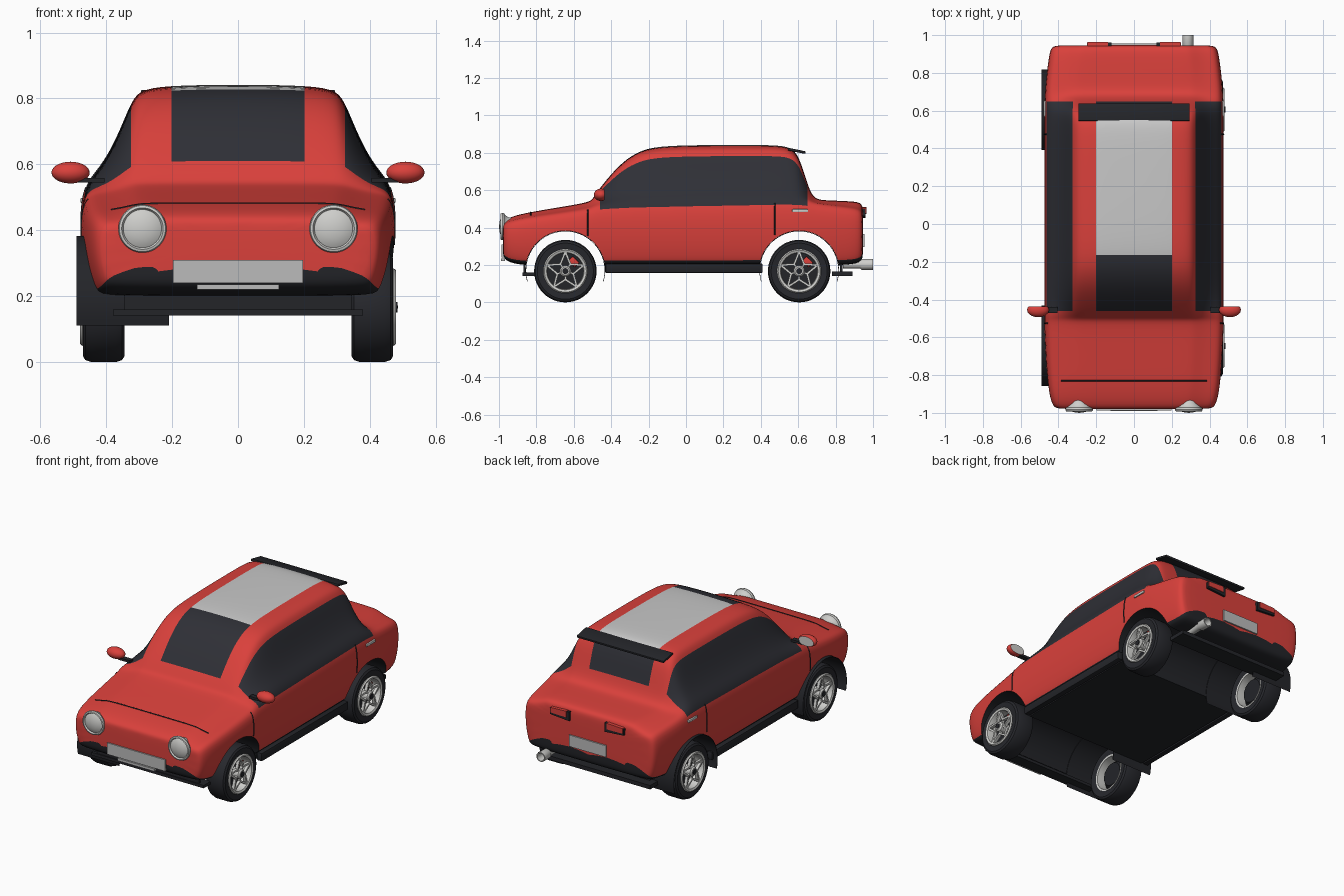
import bpy, bmesh, math
from mathutils import Vector, Matrix

if "Cube" in bpy.data.objects:
    bpy.data.objects.remove(bpy.data.objects["Cube"])


def material(name, *rgb):
    m = bpy.data.materials.new(name)
    m.use_nodes = True
    m.diffuse_color = (*rgb, 1)
    bsdf = next(n for n in m.node_tree.nodes if n.type == 'BSDF_PRINCIPLED')
    bsdf.inputs["Base Color"].default_value = (*rgb, 1)
    return m


RED = material("red paint", .70, .052, .044)
GLASS = material("tinted glass", .028, .029, .037)
ROOF = material("pale roof panel", .58, .58, .58)
DARK = material("dark trim", .017, .018, .022)
SILVER = material("silver metal", .62, .62, .60)
TYRE = material("tyre rubber", .02, .021, .026)
PLATE = material("grey plate", .50, .50, .50)
ARCHES = (-.645, .605)
AXLE_Z = .167


def finish(bm, name, *mats):
    bmesh.ops.remove_doubles(bm, verts=bm.verts, dist=1e-5)
    bmesh.ops.recalc_face_normals(bm, faces=bm.faces)
    me = bpy.data.meshes.new(name)
    bm.to_mesh(me)
    bm.free()
    for m in mats:
        me.materials.append(m)
    ob = bpy.data.objects.new(name, me)
    bpy.context.collection.objects.link(ob)
    return ob


def add_box(bm, centre, size, rot=Matrix()):
    mat = Matrix.Translation(centre) @ rot @ Matrix.Diagonal((*size, 1))
    bmesh.ops.create_cube(bm, size=1, matrix=mat)


def box(name, centre, size, mat, tilt=0, bevel=0):
    bm = bmesh.new()
    add_box(bm, centre, size, Matrix.Rotation(tilt, 4, 'X'))
    if bevel:
        bmesh.ops.bevel(bm, geom=bm.edges[:], offset=bevel, segments=2, affect='EDGES', profile=.5)
    return finish(bm, name, mat)


def loft(bm, rings, closed=True):
    """Skin a list of point rings and return faces by ring."""
    vs = [[bm.verts.new(p) for p in r] for r in rings]
    n = len(rings[0])
    return [[bm.faces.new((a[i], a[(i + 1) % n], b[(i + 1) % n], b[i]))
             for i in range(n if closed else n - 1)] for a, b in zip(vs, vs[1:])], vs


def lathe(name, profile, centre, axis, mat, segs=48, start=0, sweep=360):
    """Turn (radius, offset) points round the x or y axis."""
    bm = bmesh.new()
    rings = []
    for i in range(segs + 1):
        a = math.radians(start + sweep * i / segs)
        c, s = math.cos(a), math.sin(a)
        rings.append([Vector((t, r * c, r * s) if axis == 'X' else (r * c, t, r * s)) + Vector(centre)
                      for r, t in profile])
    vs = [[bm.verts.new(p) for p in r] for r in rings]
    for a, b in zip(vs, vs[1:]):
        for i in range(len(profile) - 1):
            bm.faces.new((a[i], a[i + 1], b[i + 1], b[i]))
    return finish(bm, name, mat)


def prism(name, outline, y0, y1, mat):
    bm = bmesh.new()
    _, vs = loft(bm, [[(x, y, z) for x, z in outline] for y in (y0, y1)])
    for ring in vs:
        bm.faces.new(ring)
    return finish(bm, name, mat)


def apply(ob):
    bpy.context.view_layer.objects.active = ob
    for m in list(ob.modifiers):
        bpy.ops.object.modifier_apply(modifier=m.name)


def cut_arches(ob, slots):
    cutters = []
    for y in ARCHES:
        bm = bmesh.new()
        mat = Matrix.Translation((0, y, AXLE_Z + .003)) @ Matrix.Rotation(math.pi / 2, 4, 'Y')
        bmesh.ops.create_cone(bm, cap_ends=True, segments=64, radius1=.213, radius2=.213, depth=1.4, matrix=mat)
        for f in bm.faces:
            f.material_index = len(slots) - 1
        c = finish(bm, "arch_cutter", *slots)
        c.hide_render = True
        mod = ob.modifiers.new("arch", 'BOOLEAN')
        mod.operation, mod.solver, mod.object = 'DIFFERENCE', 'EXACT', c
        cutters.append(c)
    apply(ob)
    for c in cutters:
        bpy.data.objects.remove(c)


# Body shell: stations of (y, half width, bottom, belt height, top height)
STATIONS = [(-.980, .385, .27, .39, .415), (-.975, .425, .225, .42, .442), (-.90, .447, .20, .445, .470),
            (-.75, .462, .195, .465, .497), (-.53, .472, .195, .497, .532), (-.50, .472, .195, .507, .548),
            (-.475, .472, .195, .515, .595), (-.36, .472, .195, .517, .735), (-.27, .472, .195, .52, .80),
            (-.18, .472, .195, .52, .833), (0, .472, .195, .525, .842), (.3, .472, .195, .53, .843),
            (.5, .472, .195, .535, .842), (.56, .472, .195, .535, .828), (.605, .472, .195, .535, .785),
            (.652, .470, .195, .535, .62), (.685, .468, .195, .53, .552), (.74, .465, .195, .52, .545),
            (.9, .447, .20, .50, .541), (.942, .432, .22, .485, .53), (.947, .39, .26, .45, .49)]
UPPER = [(0, 1), (.228, .988), (.29, .94), (.318, .86), (.365, .46), (.415, .18), (.467, 0)]
LOWER = [(1.012, .62), (.99, .3), (.95, .06), (.90, 0)]


def section(y, w, zb, belt, top):
    half = [(x * w / .467, belt + f * (top - belt)) for x, f in UPPER]
    half += [(w * k, zb + t * (belt - zb)) for k, t in LOWER] + [(0, zb)]
    mirrored = [(-x, z) for x, z in half[-2:0:-1]]
    return [(x, y, z) for x, z in half + mirrored]


bm = bmesh.new()
bands, rings = loft(bm, [section(*s) for s in STATIONS])
for ring in (rings[0], rings[-1]):
    bm.faces.new(ring)
count = len(rings[0])
for j, band in enumerate(bands):
    y0, y1 = STATIONS[j][0], STATIONS[j + 1][0]
    for i, f in enumerate(band):
        row = min(i, count - 1 - i)
        if row == 0 and y0 > -.48 and y1 < .66:
            screen = y1 < -.17 or y0 > .55
            f.material_index = 1 if screen else 2
        elif 3 <= row <= 5 and y0 > -.48 and y1 < .66:
            f.material_index = 1
        elif row >= 9:
            f.material_index = 3
SLOTS = (RED, GLASS, ROOF, DARK)
body = finish(bm, "body_shell", *SLOTS)
body.modifiers.new("smooth", 'SUBSURF').levels = 2
cut_arches(body, SLOTS)
bpy.context.view_layer.update()


# Panel gaps: thin tubes laid onto the body surface
def seam(name, points, direction):
    d = Vector(direction)
    cu = bpy.data.curves.new(name, 'CURVE')
    cu.dimensions, cu.bevel_depth, cu.bevel_resolution = '3D', .0035, 1
    hits = [h[1] for h in (body.ray_cast(Vector(p) - d * 2, d) for p in points) if h[0]]
    sp = cu.splines.new('POLY')
    sp.points.add(len(hits) - 1)
    for p, h in zip(sp.points, hits):
        p.co = (*h, 1)
    cu.materials.append(DARK)
    bpy.context.collection.objects.link(bpy.data.objects.new(name, cu))


seam("hood_gap", [(-.385 + .77 * i / 24, -.83, 0) for i in range(25)], (0, 0, -1))

# Underbody
floor = box("floor_panel", (0, -.01, .18), (.84, .88, .04), DARK)
cut_arches(floor, (DARK,))
box("front_splitter", (0, -.84, .151), (.76, .07, .018), DARK)
box("front_bracket", (0, -.864, .175), (.69, .012, .06), DARK)
box("rear_diffuser", (0, .835, .153), (.76, .11, .024), DARK)
box("rear_bracket", (0, .83, .18), (.68, .012, .06), DARK)
box("roof_spoiler", (0, .592, .81), (.59, .095, .014), DARK, tilt=-.2, bevel=.004)

# Plates and exhaust
box("front_plate", (0, -.98, .275), (.395, .014, .07), PLATE)
box("front_plate_holder", (0, -.979, .228), (.25, .02, .015), PLATE)
box("rear_plate", (0, .948, .33), (.25, .014, .07), PLATE)
lathe("exhaust_pipe", [(0, .84), (.022, .84), (.022, .93), (.029, .94), (.029, 1), (.023, 1), (.021, .95), (0, .95)],
      (.285, 0, .203), 'Y', SILVER, 24)

# Parts found on both sides
for s, side in ((1, "left"), (-1, "right")):
    for y, lo, hi, end in ((-.525, .335, .495, "front"), (.475, .335, .53, "rear")):
        seam(f"{side}_{end}_door_gap", [(0, y, lo + (hi - lo) * i / 8) for i in range(9)], (-s, 0, 0))
    box(f"{side}_door_handle", (s * .470, .61, .49), (.016, .085, .016), SILVER, bevel=.004)
    box(f"{side}_sill", (s * .445, -.01, .182), (.035, .84, .05), DARK, bevel=.006)

    # Headlight
    c = (s * .29, 0, .405)
    lathe(f"{side}_headlight_bezel", [(.044, -.90), (.05, -.95), (.062, -.968), (.07, -.972), (.073, -.982),
                                      (.070, -.991), (.063, -.993), (.058, -.985)], c, 'Y', SILVER)
    lathe(f"{side}_headlight_lens", [(.06, -.983), (.05, -.989), (.03, -.996), (0, -1)], c, 'Y', SILVER)

    # Tail light
    prism(f"{side}_tail_light_frame", [(s * .12, .452), (s * .25, .462), (s * .25, .50), (s * .12, .508)],
          .92, .960, DARK)
    prism(f"{side}_tail_light", [(s * .137, .472), (s * .245, .474), (s * .245, .505), (s * .137, .51)],
          .92, .964, RED)

    # Door mirror
    bm = bmesh.new()
    bmesh.ops.create_uvsphere(bm, u_segments=24, v_segments=14, radius=1, matrix=Matrix.Translation(
        (s * .508, -.455, .575)) @ Matrix.Diagonal((.058, .038, .033, 1)))
    bmesh.ops.bisect_plane(bm, geom=bm.verts[:] + bm.edges[:] + bm.faces[:], plane_co=(0, -.437, 0),
                           plane_no=(0, 1, 0), clear_outer=True)
    glass = bmesh.ops.holes_fill(bm, edges=[e for e in bm.edges if e.is_boundary])["faces"]
    for f in glass:
        f.material_index = 1
    finish(bm, f"{side}_mirror", RED, SILVER)
    box(f"{side}_mirror_arm", (s * .445, -.455, .552), (.08, .03, .014), DARK)

    # Wheels
    for y, end in zip(ARCHES, ("front", "rear")):
        n, c = f"{side}_{end}", (0, y, AXLE_Z)
        lathe(n + "_tyre", [(r, s * x) for r, x in (
            (.112, .352), (.15, .345), (.161, .352), (.167, .37), (.167, .445), (.161, .463),
            (.15, .470), (.112, .464), (.112, .352))], c, 'X', TYRE)
        lathe(n + "_rim", [(r, s * x) for r, x in (
            (.102, .352), (.113, .350), (.113, .466), (.118, .472), (.112, .479), (.100, .474),
            (.096, .46), (.102, .352))], c, 'X', SILVER)
        lathe(n + "_brake_disc", [(r, s * x) for r, x in ((0, .395), (.085, .395), (.085, .41), (0, .41))],
              c, 'X', SILVER)
        lathe(n + "_back_plate", [(r, s * x) for r, x in ((0, .375), (.070, .375), (.103, .415), (0, .415))],
              c, 'X', DARK)
        lathe(n + "_hub", [(r, s * x) for r, x in ((0, .40), (.03, .41), (.03, .472), (.022, .48), (0, .48))],
              c, 'X', SILVER, 24)
        lathe(n + "_hub_cap", [(r, s * x) for r, x in ((.016, .47), (.016, .484), (0, .485))], c, 'X', DARK, 20)
        box(n + "_brake_caliper", (s * .425, y + .045, AXLE_Z + .05), (.03, .035, .05), RED, tilt=.8, bevel=.005)
        # Star spokes: a pair of bars meeting at each tip
        bm = bmesh.new()
        for i in range(5):
            a = math.pi / 2 + i * math.tau / 5
            tip = Vector((0, math.cos(a), math.sin(a))) * .104
            for b in (a - .63, a + .63):
                root = Vector((0, math.cos(b), math.sin(b))) * .045
                d = tip - root
                add_box(bm, (tip + root) / 2 + Vector((s * .462, y, AXLE_Z)), (.018, d.length, .011),
                        Matrix.Rotation(math.atan2(d.z, d.y), 4, 'X'))
                add_box(bm, root / 2 + Vector((s * .46, y, AXLE_Z)), (.018, .05, .010),
                        Matrix.Rotation(b, 4, 'X'))
        finish(bm, n + "_spokes", SILVER)

# Arch liners on the right side, reaching lower than the body
for y, end in zip(ARCHES, ("front", "rear")):
    lathe(f"right_{end}_arch_liner", [(.2125, -.49), (.2125, -.21), (.2095, -.21), (.2095, -.49), (.2125, -.49)],
          (0, y, AXLE_Z + .003), 'X', DARK, 40, -16, 212)

# Smooth shading with sharp edges kept
bpy.ops.object.select_all(action='DESELECT')
for ob in bpy.context.collection.objects:
    if ob.type == 'MESH' and not ob.name.endswith("_spokes"):
        ob.select_set(True)
        bpy.context.view_layer.objects.active = ob
bpy.ops.object.shade_smooth_by_angle(angle=math.radians(35))
